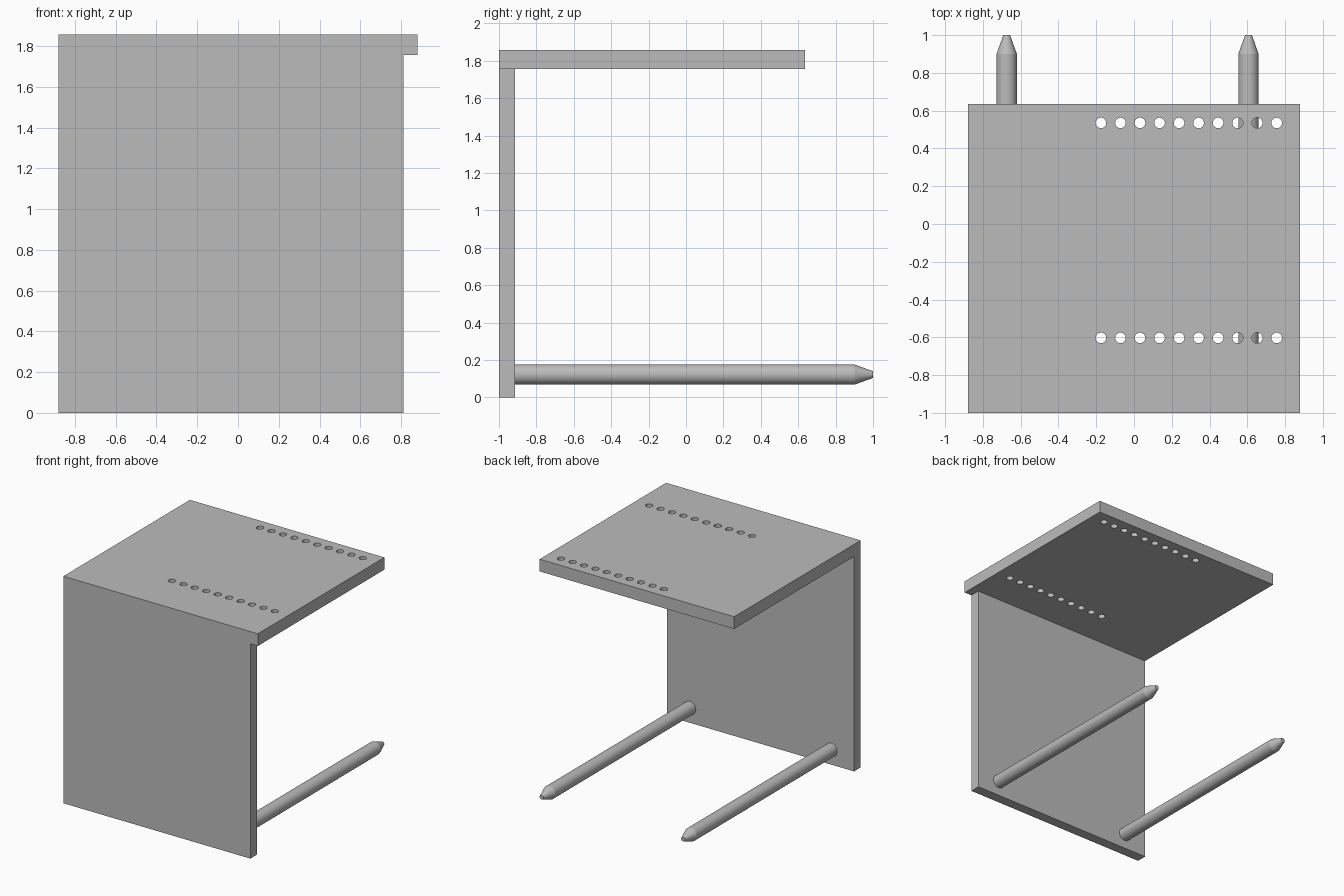
import bpy
import bmesh
import math
from mathutils import Matrix, Vector

cube = bpy.data.objects.get("Cube")
if cube:
    bpy.data.objects.remove(cube, do_unlink=True)

# One plain grey for every part
GREY = (0.5, 0.5, 0.5, 1.0)
grey = bpy.data.materials.new("plain_grey")
grey.use_nodes = True
grey.diffuse_color = GREY
grey.node_tree.nodes["Principled BSDF"].inputs["Base Color"].default_value = GREY


def finish(bm, name):
    bmesh.ops.recalc_face_normals(bm, faces=bm.faces)
    mesh = bpy.data.meshes.new(name)
    bm.to_mesh(mesh)
    bm.free()
    mesh.materials.append(grey)
    obj = bpy.data.objects.new(name, mesh)
    bpy.context.collection.objects.link(obj)
    return obj


def select_only(obj):
    bpy.ops.object.select_all(action="DESELECT")
    obj.select_set(True)
    bpy.context.view_layer.objects.active = obj


def box(name, low, high):
    low, high = Vector(low), Vector(high)
    bm = bmesh.new()
    bmesh.ops.create_cube(bm, size=1, matrix=Matrix.Translation((low + high) / 2)
                          @ Matrix.Diagonal((high - low).to_4d()))
    return finish(bm, name)


def rod(name, x, z):
    # Shaft with a tapered, blunt tip, turned around the y axis
    profile = [(0, -0.915), (0.054, -0.915), (0.054, 0.9), (0.018, 1), (0, 1)]
    bm = bmesh.new()
    verts = [bm.verts.new((x + r, y, z)) for r, y in profile]
    edges = [bm.edges.new(pair) for pair in zip(verts, verts[1:])]
    bmesh.ops.spin(bm, geom=verts + edges, cent=(x, 0, z), axis=(0, 1, 0),
                   angle=math.tau, steps=40)
    bmesh.ops.remove_doubles(bm, verts=bm.verts, dist=0.0005)
    obj = finish(bm, name)
    select_only(obj)
    bpy.ops.object.shade_smooth_by_angle(angle=math.radians(15))


# Panels: the top overhangs the front panel on the left side
box("front_panel", (-0.88, -1, 0), (0.812, -0.915, 1.757))
top = box("top_panel", (-0.88, -1, 1.757), (0.88, 0.635, 1.857))

# Two rows of round holes drilled through the top
bm = bmesh.new()
for y in (-0.603, 0.535):
    for i in range(10):
        bmesh.ops.create_cone(bm, cap_ends=True, segments=32, radius1=0.028,
                              radius2=0.028, depth=0.4,
                              matrix=Matrix.Translation((-0.175 + i * 0.1034, y, 1.807)))
drill = finish(bm, "hole_cutter")
drill.hide_render = True
cut = top.modifiers.new("holes", "BOOLEAN")
cut.operation = "DIFFERENCE"
cut.solver = "EXACT"
cut.object = drill
select_only(top)
bpy.ops.object.modifier_apply(modifier="holes")
bpy.data.objects.remove(drill, do_unlink=True)
select_only(top)
bpy.ops.object.shade_smooth_by_angle(angle=math.radians(30))

# Pointed rods reaching back from the foot of the front panel
rod("right_rod", -0.674, 0.122)
rod("left_rod", 0.606, 0.122)
